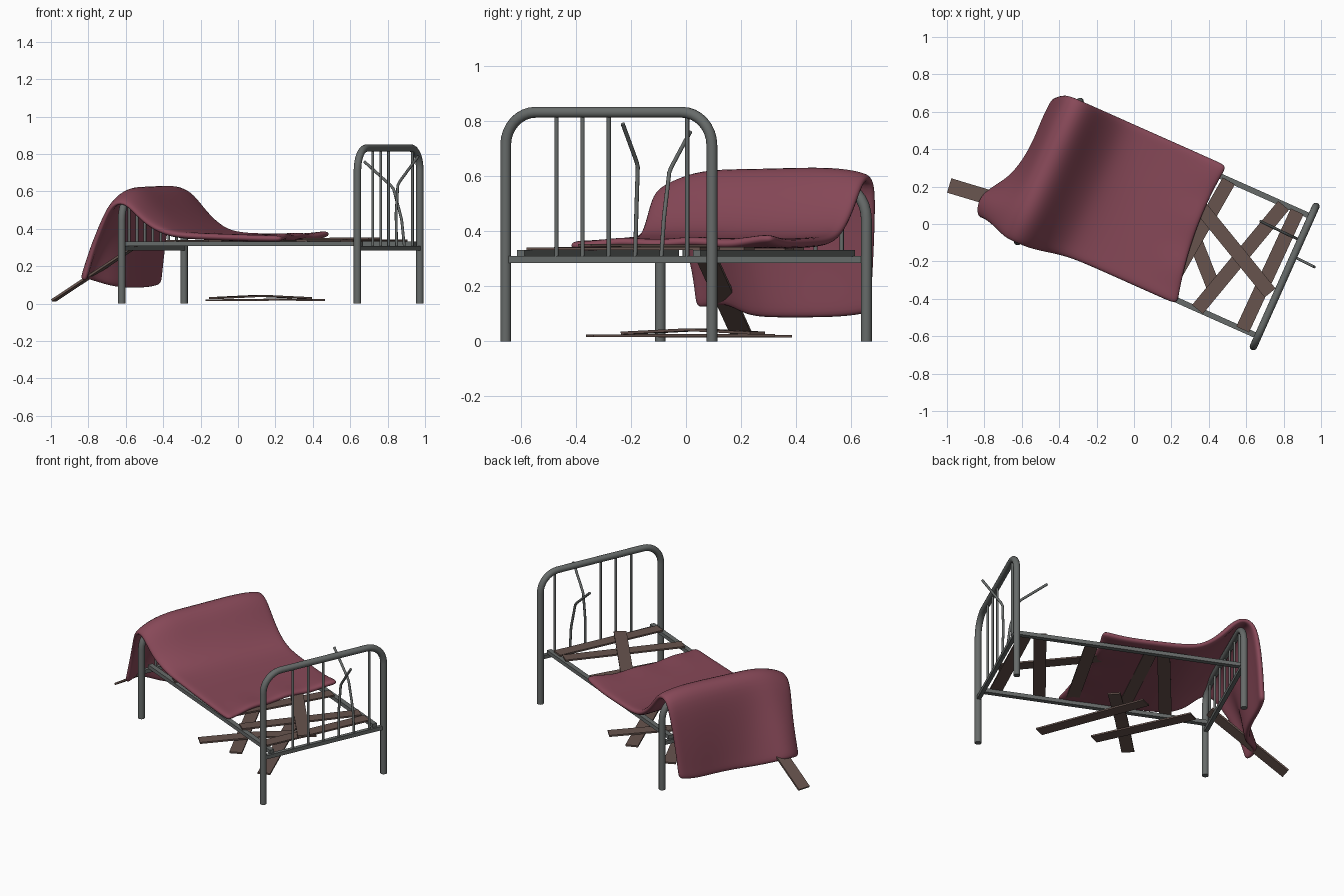
import bpy, bmesh, math
from mathutils import Vector, Matrix

if "Cube" in bpy.data.objects:
    bpy.data.objects.remove(bpy.data.objects["Cube"])

ANG = math.radians(-24)
CU, SU = math.cos(ANG), math.sin(ANG)


def W(u, v, z):
    """Bed coordinates (u along the bed, v across) to world."""
    return Vector((0.175 + CU * u - SU * v, SU * u + CU * v, z))


def material(name, rgb):
    m = bpy.data.materials.new(name)
    m.diffuse_color = (*rgb, 1)
    m.use_nodes = True
    m.node_tree.nodes["Principled BSDF"].inputs["Base Color"].default_value = m.diffuse_color
    return m


METAL = material("grey metal", (0.135, 0.147, 0.143))
WOOD = material("brown wood", (0.135, 0.088, 0.075))
CLOTH = material("dull red cloth", (0.245, 0.066, 0.098))


def activate(ob):
    bpy.ops.object.select_all(action='DESELECT')
    ob.select_set(True)
    bpy.context.view_layer.objects.active = ob


def tube(name, pts, radius, smooth=False, res=4):
    cu = bpy.data.curves.new(name, 'CURVE')
    cu.dimensions = '3D'
    cu.bevel_depth = radius
    cu.bevel_resolution = res
    cu.use_fill_caps = True
    cu.resolution_u = 8
    if smooth:
        sp = cu.splines.new('NURBS')
        sp.order_u = 3
        sp.use_endpoint_u = True
    else:
        sp = cu.splines.new('POLY')
    sp.points.add(len(pts) - 1)
    for p, q in zip(sp.points, pts):
        p.co = (*q, 1)
    ob = bpy.data.objects.new(name, cu)
    bpy.context.collection.objects.link(ob)
    activate(ob)
    bpy.ops.object.convert(target='MESH')
    ob = bpy.context.object
    ob.data.materials.clear()
    ob.data.materials.append(METAL)
    bpy.ops.object.shade_smooth_by_angle(angle=math.radians(50))
    return ob


def beam(name, a, b, width, thick, mat, side=None):
    """Box from a to b, its flat face turned upward."""
    a, b = Vector(a), Vector(b)
    x = (b - a).normalized()
    y = Vector(side).normalized() if side else Vector((0, 0, 1)).cross(x).normalized()
    z = x.cross(y).normalized()
    y = z.cross(x)
    rot = Matrix((x, y, z)).transposed().to_4x4()
    mtx = Matrix.Translation((a + b) / 2) @ rot @ Matrix.Diagonal(((b - a).length, width, thick, 1))
    bm = bmesh.new()
    bmesh.ops.create_cube(bm, size=1, matrix=mtx)
    me = bpy.data.meshes.new(name)
    bm.to_mesh(me)
    bm.free()
    ob = bpy.data.objects.new(name, me)
    me.materials.append(mat)
    bpy.context.collection.objects.link(ob)


def arch(name, u, top, r, hw=0.41):
    pts = [W(u, -hw, 0)]
    for k in range(9):
        a = math.pi - math.pi / 2 * k / 8
        pts.append(W(u, -hw + r + r * math.cos(a), top - r + r * math.sin(a)))
    for k in range(9):
        a = math.pi / 2 - math.pi / 2 * k / 8
        pts.append(W(u, hw - r + r * math.cos(a), top - r + r * math.sin(a)))
    pts.append(W(u, hw, 0))
    tube(name, pts, 0.02, res=5)


# head and foot frames
arch("head_frame", 0.69, 0.832, 0.12)
arch("foot_frame", -0.69, 0.575, 0.13)
for name, u in (("head_rail", 0.69), ("foot_rail", -0.69)):
    beam(name, W(u, -0.41, 0.297), W(u, 0.41, 0.297), 0.024, 0.024, METAL)

# upright bars, straight
for k in (-2, -1, 0, 3):
    tube("head_bar", [W(0.69, 0.104 * k, 0.3), W(0.69, 0.104 * k, 0.83)], 0.0075)
for k in range(-3, 4):
    tube("foot_bar", [W(-0.69, 0.104 * k, 0.3), W(-0.69, 0.104 * k, 0.565)], 0.0075)

# upright bars, broken and bent
tube("bent_bar_out", [(0.848, -0.185, 0.3), (0.845, -0.18, 0.48), (0.855, -0.175, 0.64), (0.965, -0.23, 0.79)],
     0.0075, True)
tube("bent_bar_in", [(0.89, -0.09, 0.3), (0.875, -0.08, 0.45), (0.83, -0.06, 0.62), (0.675, 0.015, 0.76)],
     0.0075, True)

# side rails
for s in (-1, 1):
    beam("side_rail", W(-0.69, 0.35 * s, 0.32), W(0.69, 0.35 * s, 0.32), 0.03, 0.024, METAL)

# slats still on the bed: u at the -v end, u at the +v end
for k, (u0, u1) in enumerate([(0.60, 0.61), (0.336, 0.53), (0.14, 0.21), (-0.17, -0.15), (-0.43, -0.22)]):
    z = 0.337 if k != 1 else 0.339
    beam("bed_slat", W(u0, -0.35, z - 0.001), W(u1, 0.345, z), 0.075, 0.01, WOOD)
beam("loose_slat", W(0.07, 0.185, 0.346), W(0.655, -0.112, 0.349), 0.075, 0.01, WOOD)

# fallen slats
beam("floor_slat", (0.43, -0.35, 0.02), (0.17, 0.31, 0.022), 0.075, 0.01, WOOD)
beam("floor_slat", (0.13, -0.21, 0.02), (-0.14, 0.37, 0.018), 0.075, 0.01, WOOD)
beam("floor_slat", (-0.13, -0.21, 0.03), (0.12, 0.03, 0.042), 0.075, 0.01, WOOD)
beam("floor_slat", (0.12, 0.03, 0.042), (0.37, 0.26, 0.03), 0.075, 0.01, WOOD)
beam("leaning_slat", (-0.985, 0.205, 0.018), (-0.52, 0.065, 0.325), 0.08, 0.012, WOOD)

# blanket: centre line from the bed end, over the foot frame, down outside
PATH = [(0.19, 0.355), (0.12, 0.354), (0.0, 0.353), (-0.2, 0.354), (-0.36, 0.364), (-0.46, 0.40),
        (-0.56, 0.492), (-0.635, 0.59), (-0.695, 0.622), (-0.755, 0.595), (-0.78, 0.45), (-0.795, 0.27),
        (-0.80, 0.13), (-0.805, 0.085)]
DROOP = {5: 0.02, 6: 0.06, 7: 0.08, 8: 0.08, 9: 0.08, 10: 0.04}
NV = 14
bm = bmesh.new()
rows = []
for i, (u, z) in enumerate(PATH):
    row = []
    hang = max(0.0, min(1.0, (0.6 - z) / 0.5)) if i > 8 else 0.0
    for j in range(NV + 1):
        t = 2 * j / NV - 1
        v = 0.022 + 0.395 * t
        if t > 0:
            v -= 0.045 * hang * t
        uu, zz = u, z
        edge = abs(t) ** 5
        d = DROOP.get(i, 0)
        zz -= d * edge * (1 if t < 0 else 0.3)
        if t < 0:
            v -= 0.6 * d * edge
        # corner pushed out by the leaning slat
        kick = hang * math.exp(-((v + 0.29) / 0.12) ** 2)
        uu -= 0.035 * hang * (1 - t) + 0.085 * kick
        zz += 0.05 * kick
        if i > 8:
            uu += 0.012 * hang * math.sin(11 * v + 1)
            zz += 0.02 * hang * max(0, t) ** 4
        else:
            zz += 0.004 * math.sin(8 * v + 10 * u)
        # crumpled end on the bed
        if i < 2:
            uu += (0.04 * t * t - 0.03 * t - 0.03) * (1 - 0.4 * i)
            zz += (0.022 * max(0, t) ** 2 + 0.006 * math.sin(9 * t)) * (1 - 0.4 * i)
        row.append(bm.verts.new(W(uu, v, zz)))
    rows.append(row)
for a, b in zip(rows, rows[1:]):
    for j in range(NV):
        bm.faces.new((a[j], a[j + 1], b[j + 1], b[j]))
bmesh.ops.recalc_face_normals(bm, faces=bm.faces)
me = bpy.data.meshes.new("blanket")
bm.to_mesh(me)
bm.free()
blanket = bpy.data.objects.new("blanket", me)
me.materials.append(CLOTH)
bpy.context.collection.objects.link(blanket)
sol = blanket.modifiers.new("thickness", 'SOLIDIFY')
sol.thickness = 0.036
sol.offset = 0
sub = blanket.modifiers.new("smooth", 'SUBSURF')
sub.levels = sub.render_levels = 2
activate(blanket)
bpy.ops.object.shade_smooth()
